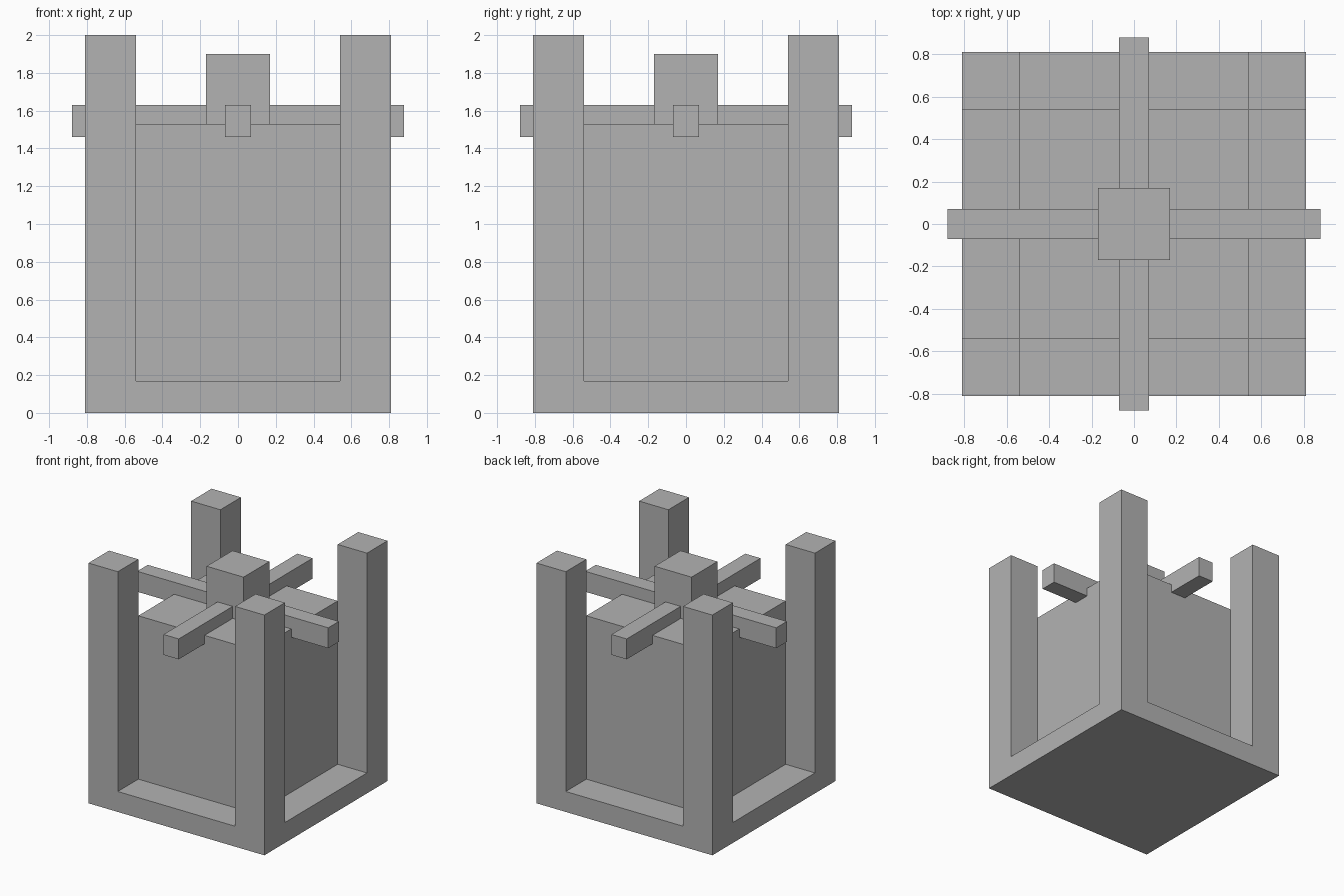
import bpy
import bmesh
from mathutils import Vector

default = bpy.data.objects.get("Cube")
if default:
    bpy.data.objects.remove(default, do_unlink=True)

OUTER, INNER = 0.81, 0.54        # half widths of frame and core
BASE_TOP, POST_TOP = 0.17, 2.0
CORE_TOP = 1.53

grey = bpy.data.materials.new("plain_grey")
grey.use_nodes = True
colour = (0.45, 0.45, 0.45, 1)
grey.diffuse_color = colour
grey.node_tree.nodes["Principled BSDF"].inputs["Base Color"].default_value = colour


def box_mesh(half_x, half_y, z0, z1):
    bm = bmesh.new()
    bmesh.ops.create_cube(bm, size=2)
    for v in bm.verts:
        v.co = Vector((v.co.x * half_x, v.co.y * half_y, z1 if v.co.z > 0 else z0))
    return bm


def add_object(name, bm):
    mesh = bpy.data.meshes.new(name)
    bm.to_mesh(mesh)
    bm.free()
    mesh.materials.append(grey)
    obj = bpy.data.objects.new(name, mesh)
    bpy.context.collection.objects.link(obj)
    return obj


# Frame: a slab cut into a three by three grid, with its corners raised into posts
bm = box_mesh(OUTER, OUTER, 0, BASE_TOP)
for axis in (Vector((1, 0, 0)), Vector((0, 1, 0))):
    for side in (-1, 1):
        bmesh.ops.bisect_plane(bm, geom=bm.verts[:] + bm.edges[:] + bm.faces[:],
                               plane_co=axis * side * INNER, plane_no=axis)
bm.normal_update()
corners = []
for f in bm.faces:
    c = f.calc_center_median()
    if f.normal.z > 0.9 and min(abs(c.x), abs(c.y)) > INNER:
        corners.append(f)
raised = bmesh.ops.extrude_discrete_faces(bm, faces=[]) if not corners else None
for f in corners:
    result = bmesh.ops.extrude_face_region(bm, geom=[f])
    for v in result["geom"]:
        if isinstance(v, bmesh.types.BMVert):
            v.co.z = POST_TOP
bmesh.ops.delete(bm, geom=[f for f in corners if f.is_valid], context="FACES_ONLY")
bmesh.ops.dissolve_limit(bm, angle_limit=0.01, verts=bm.verts[:], edges=bm.edges[:])
bmesh.ops.recalc_face_normals(bm, faces=bm.faces[:])
add_object("base_with_corner_posts", bm)

# Core block standing between the posts
add_object("core_block", box_mesh(INNER, INNER, BASE_TOP, CORE_TOP))

# Crossed bars, sunk into the core and overhanging each side
add_object("cross_bar_sideways", box_mesh(0.88, 0.07, 1.46, 1.63))
add_object("cross_bar_lengthways", box_mesh(0.07, 0.88, 1.46, 1.63))

# Hub over the crossing
add_object("centre_hub", box_mesh(0.17, 0.17, CORE_TOP, 1.9))
